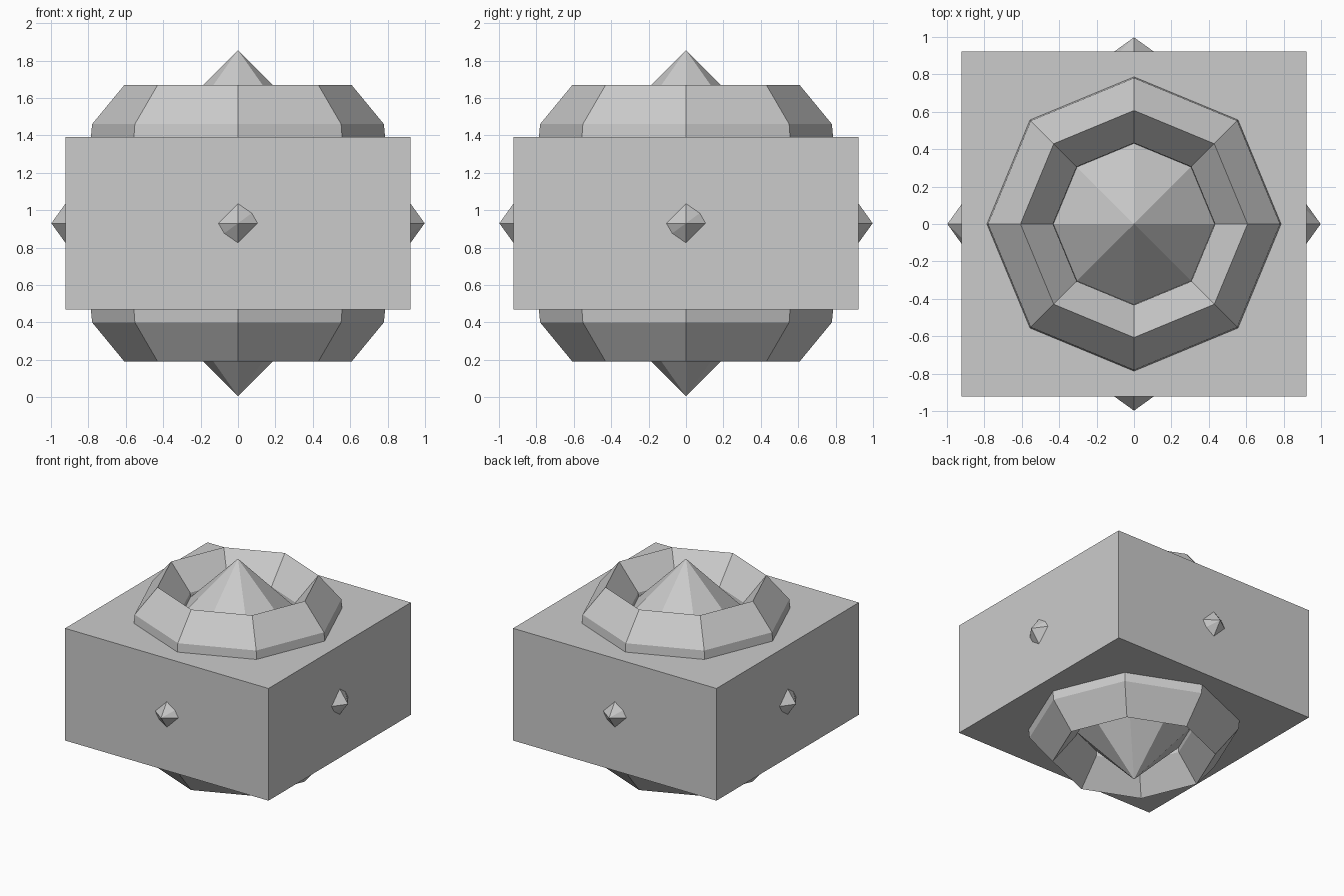
import bpy, math

if "Cube" in bpy.data.objects:
    bpy.data.objects.remove(bpy.data.objects["Cube"])

CZ = 0.93   # height of the horizontal mirror plane


def add_mesh(name, verts, faces):
    mesh = bpy.data.meshes.new(name)
    mesh.from_pydata(verts, [], faces)
    mesh.update()
    obj = bpy.data.objects.new(name, mesh)
    bpy.context.collection.objects.link(obj)
    obj.location.z = CZ
    return obj


def circle(r, z, n=8):
    return [(r * math.cos(2 * math.pi * i / n), r * math.sin(2 * math.pi * i / n), z) for i in range(n)]


# square body block
bpy.ops.mesh.primitive_cube_add(size=1, location=(0, 0, CZ))
body = bpy.context.object
body.name = "body_block"
body.scale = (1.845, 1.845, 0.92)

# eight-sided collar ring, poking out above and below the block
upper = [(0.83, 0), (0.78, 0.53), (0.607, 0.74), (0.434, 0.53), (0.39, 0)]
profile = upper + [(r, -z) for r, z in reversed(upper[1:-1])]
verts = [v for r, z in profile for v in circle(r, z)]
m = len(profile)
faces = [(j * 8 + i, j * 8 + (i + 1) % 8,
          (j + 1) % m * 8 + (i + 1) % 8, (j + 1) % m * 8 + i)
         for j in range(m) for i in range(8)]
add_mesh("collar_ring", verts, faces)

# eight-sided double-ended spike through the middle
verts = circle(0.6, 0.325) + circle(0.6, -0.325) + [(0, 0, 0.925), (0, 0, -0.925)]
faces = []
for i in range(8):
    k = (i + 1) % 8
    faces += [(i, k, 16), (k + 8, i + 8, 17), (i + 8, k + 8, k, i)]
add_mesh("centre_spike", verts, faces)

# small faceted stud on each side wall
base = [(0.107, 0), (0.075, 0.055), (0, 0.107), (-0.107, 0), (-0.075, -0.055), (0, -0.107)]
verts = [(0.921, y, z) for y, z in base] + [(0.998, 0, 0)]
faces = [(i, (i + 1) % 6, 6) for i in range(6)] + [tuple(range(5, -1, -1))]
for side, name in enumerate(("right", "back", "left", "front")):
    stud = add_mesh(name + "_stud", verts, faces)
    stud.rotation_euler.z = side * math.pi / 2
